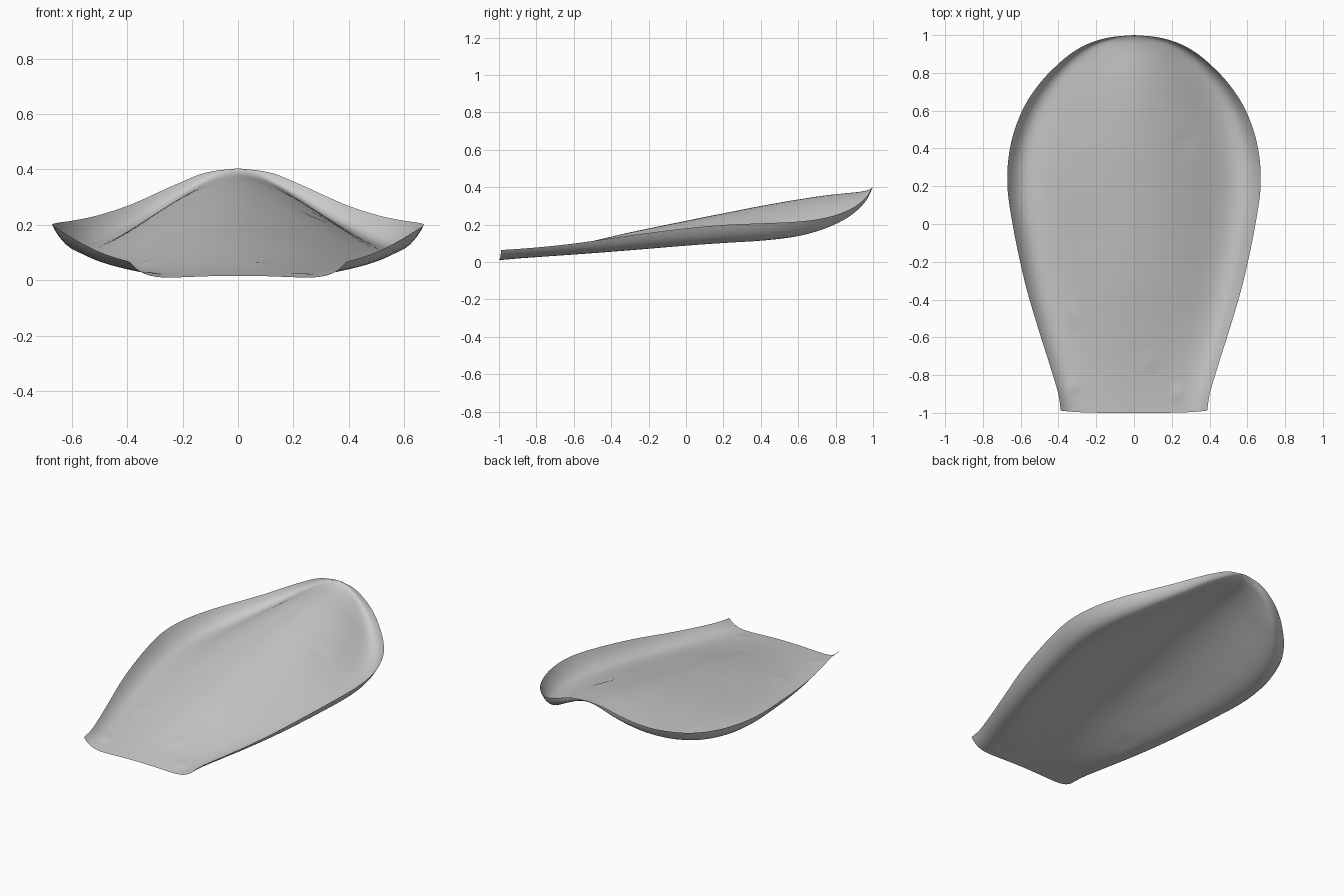
import bpy, bmesh, math

if "Cube" in bpy.data.objects:
    bpy.data.objects.remove(bpy.data.objects["Cube"])

# Stations along the petal: y, half width, centre ridge z, side valley z, rim z
STATIONS = [
    (-1.00, .388, .016, .006, .064),
    (-0.90, .402, .030, .014, .070),
    (-0.75, .445, .056, .024, .082),
    (-0.55, .508, .100, .038, .105),
    (-0.30, .580, .158, .058, .142),
    (0.00, .643, .220, .084, .180),
    (0.22, .671, .264, .102, .199),
    (0.42, .653, .303, .120, .207),
    (0.60, .592, .334, .148, .216),
    (0.74, .503, .355, .190, .235),
    (0.85, .398, .367, .240, .269),
    (0.92, .308, .374, .288, .308),
    (0.965, .215, .382, .334, .350),
    (0.99, .115, .393, .380, .389),
    (1.00, .000, .404, .404, .404),
]
SUB, HALF = 5, 24          # rows per station gap, columns per half
VALLEY, P, N = .82, 1.85, 8   # valley position, arch power, lip power
# Gentle surface dimples: x, y, radius, height
DIMPLES = [(-.33, -.48, .06, .007), (-.32, -.86, .05, .007), (-.22, -.07, .06, -.006),
           (.08, -.73, .05, .006), (.27, .43, .07, -.006), (.23, -.9, .05, .006)]


def catmull(points, sub):
    """Smooth list of rows running through the given stations."""
    rows = []
    for i in range(len(points) - 1):
        a, b, c, d = (points[max(0, min(len(points) - 1, j))] for j in range(i - 1, i + 3))
        for n in range(sub):
            t = n / sub
            rows.append([.5 * (2 * q + (r - p) * t + (2 * p - 5 * q + 4 * r - s) * t * t
                               + (3 * q - p - 3 * r + s) * t ** 3)
                         for p, q, r, s in zip(a, b, c, d)])
    rows.append(list(points[-1]))
    return rows


def section(s, ridge, valley, rim):
    """Cross-section height: broad arch falling to a valley, then a sharp lip."""
    s = abs(s)
    fall = (ridge - valley) / (VALLEY ** P * (1 - P / N))
    lip = rim - ridge + fall
    return ridge - fall * s ** P + lip * s ** N


# Petal sheet
bm = bmesh.new()
grid = []
for y, w, ridge, valley, rim in catmull(STATIONS, SUB):
    row = []
    for i in range(-HALF, HALF + 1):
        # columns crowd towards the lip
        s = math.copysign(1 - (1 - abs(i) / HALF) ** 1.3, i)
        x = w * s
        z = section(s, ridge, valley, rim)
        for dx, dy, rad, h in DIMPLES:
            z += h * math.exp(-((x - dx) ** 2 + (y - dy) ** 2) / (rad * .6) ** 2)
        # base edge bows slightly at its corners
        bow = .012 * abs(s) ** 4 * max(0, (-.8 - y) / .2)
        row.append(bm.verts.new((x, y + bow, max(z, 0))))
    grid.append(row)
for r0, r1 in zip(grid, grid[1:]):
    for i in range(2 * HALF):
        bm.faces.new((r0[i], r0[i + 1], r1[i + 1], r1[i]))
bmesh.ops.remove_doubles(bm, verts=bm.verts[:], dist=1e-5)

mesh = bpy.data.meshes.new("petal")
bm.to_mesh(mesh)
bm.free()
for p in mesh.polygons:
    p.use_smooth = True
petal = bpy.data.objects.new("petal", mesh)
bpy.context.collection.objects.link(petal)
